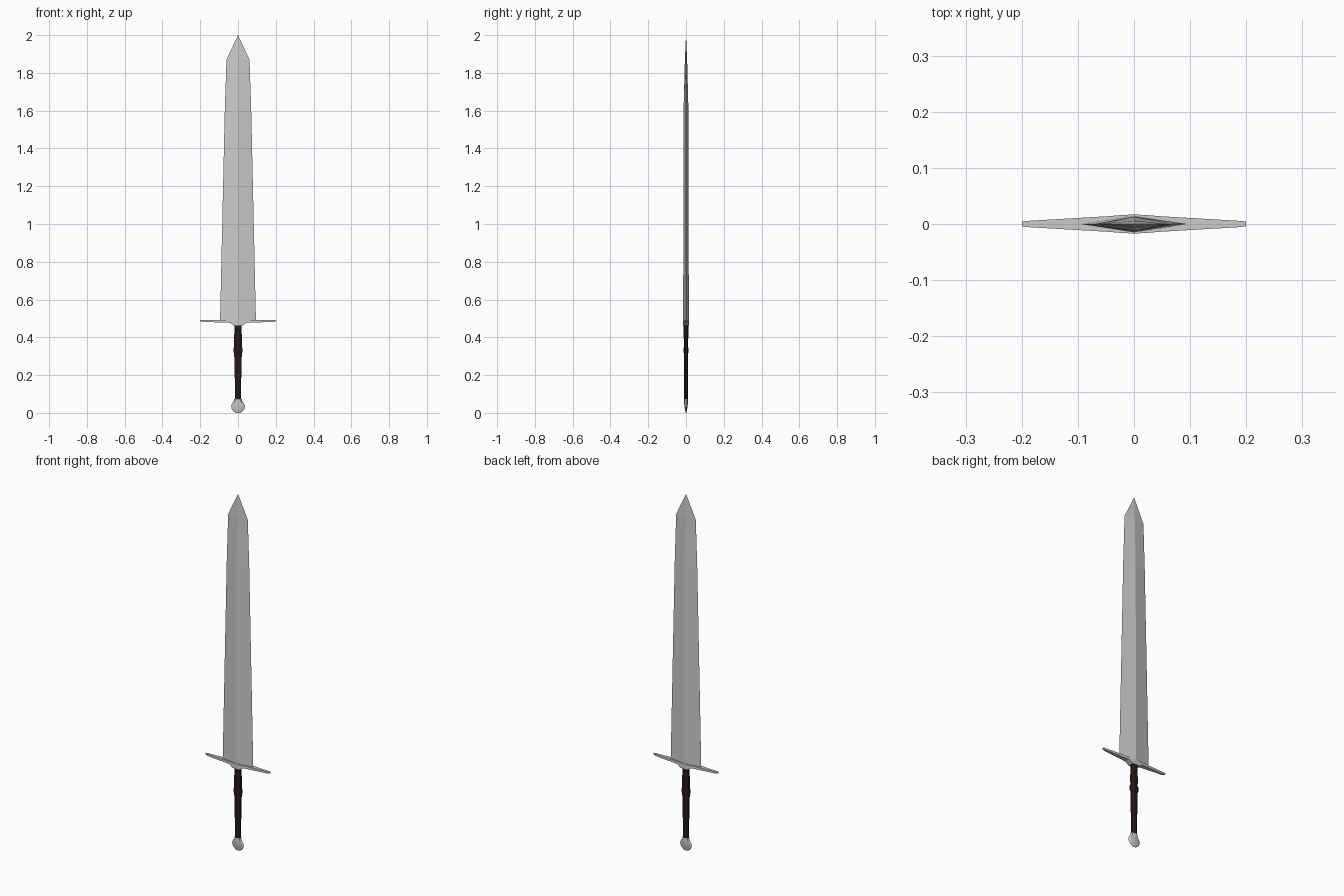
import bpy, bmesh
from math import sin, cos, pi

if "Cube" in bpy.data.objects:
    bpy.data.objects.remove(bpy.data.objects["Cube"])


def loft(name, rings, color=None):
    """Skin a list of equal-length point rings and close both ends."""
    bm = bmesh.new()
    loops = [[bm.verts.new(p) for p in r] for r in rings]
    n = len(loops[0])
    for a, b in zip(loops, loops[1:]):
        for i in range(n):
            j = (i + 1) % n
            bm.faces.new((a[i], a[j], b[j], b[i]))
    bm.faces.new(loops[0][::-1])
    bm.faces.new(loops[-1])
    bmesh.ops.remove_doubles(bm, verts=bm.verts, dist=1e-5)
    bmesh.ops.recalc_face_normals(bm, faces=bm.faces)
    me = bpy.data.meshes.new(name)
    bm.to_mesh(me)
    bm.free()
    ob = bpy.data.objects.new(name, me)
    bpy.context.collection.objects.link(ob)
    if color:
        mat = bpy.data.materials.new(name)
        mat.diffuse_color = color
        mat.use_nodes = True
        mat.node_tree.nodes["Principled BSDF"].inputs["Base Color"].default_value = mat.diffuse_color
        me.materials.append(mat)
    return ob


def oval(z, rx, ry, n, turn=0.0):
    return [(rx * cos(2 * pi * (i + turn) / n), ry * sin(2 * pi * (i + turn) / n), z)
            for i in range(n)]


# Blade: diamond section, thinning near the angular point (z, half width, half thickness)
blade = [(0.485, 0.095, 0.015), (1.60, 0.070, 0.013), (1.87, 0.061, 0.006), (2.0, 0, 0)]
loft("blade", [oval(z, w, t, 4) for z, w, t in blade])

# Crossguard: long plate tapering to both tips (x, half depth, bottom z)
half = [(0.20, 0.004, 0.486), (0.19, 0.0055, 0.482), (0.045, 0.014, 0.477),
        (0.022, 0.016, 0.463), (0, 0.017, 0.463)]
guard = [(-x, d, z) for x, d, z in half] + half[-2::-1]
loft("crossguard", [[(x, -d, z), (x, d, z), (x, d, 0.492), (x, -d, 0.492)]
                    for x, d, z in guard])

# Grip: tapered oval handle with a raised band
dark = (0.02, 0.01, 0.007, 1)
grip = [(0.07, 0.016, 0.010), (0.20, 0.019, 0.0115), (0.314, 0.022, 0.012),
        (0.322, 0.026, 0.014), (0.342, 0.026, 0.014), (0.350, 0.022, 0.012),
        (0.40, 0.022, 0.013), (0.467, 0.020, 0.013)]
loft("grip", [oval(z, w, t, 8, 0.5) for z, w, t in grip], dark)

# Pommel: flattened knob with a short neck
pommel = [(0.0, 0.012, 0.002), (0.010, 0.026, 0.004), (0.024, 0.035, 0.007),
          (0.040, 0.036, 0.009), (0.053, 0.029, 0.010), (0.058, 0.023, 0.010),
          (0.073, 0.021, 0.010)]
loft("pommel", [oval(z, w, t, 8) for z, w, t in pommel])
